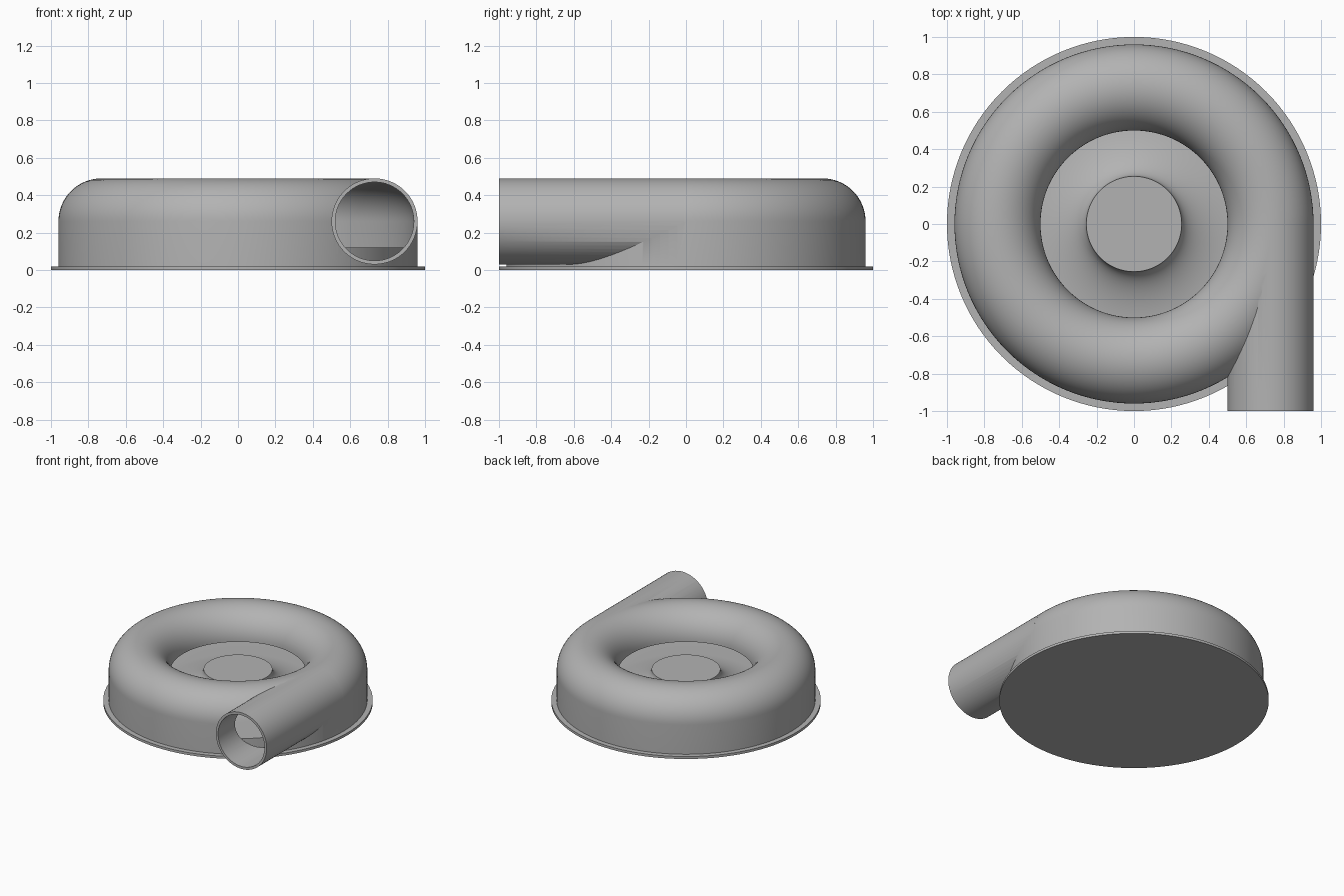
import bpy, bmesh
from math import sin, cos, pi, radians
from mathutils import Matrix

cube = bpy.data.objects.get("Cube")
if cube:
    bpy.data.objects.remove(cube, do_unlink=True)

grey = bpy.data.materials.new("cast grey")
grey.use_nodes = True
colour = (0.45, 0.45, 0.45, 1)
grey.diffuse_color = colour
grey.node_tree.nodes["Principled BSDF"].inputs["Base Color"].default_value = colour

SEGMENTS = 128
DUCT_R, DUCT_Z = 0.73, 0.26      # centre line of the scroll duct
OUTER, INNER = 0.23, 0.21        # duct radii outside and inside


def add_object(name, bm):
    bmesh.ops.recalc_face_normals(bm, faces=bm.faces)
    mesh = bpy.data.meshes.new(name)
    bm.to_mesh(mesh)
    bm.free()
    mesh.materials.append(grey)
    obj = bpy.data.objects.new(name, mesh)
    bpy.context.collection.objects.link(obj)
    return obj


def lathe(name, profile, closed):
    """Turn an (r, z) profile about the z axis."""
    bm = bmesh.new()
    verts = [bm.verts.new((r, 0, z)) for r, z in profile]
    pairs = list(zip(verts, verts[1:]))
    if closed:
        pairs.append((verts[-1], verts[0]))
    edges = [bm.edges.new(p) for p in pairs]
    bmesh.ops.spin(bm, geom=verts + edges, cent=(0, 0, 0), axis=(0, 0, 1),
                   angle=2 * pi, steps=SEGMENTS, use_merge=True)
    bmesh.ops.remove_doubles(bm, verts=bm.verts, dist=1e-5)
    return add_object(name, bm)


def pipe(name, radius, y0, y1):
    bm = bmesh.new()
    place = Matrix.Translation((DUCT_R, (y0 + y1) / 2, DUCT_Z)) @ Matrix.Rotation(pi / 2, 4, 'X')
    bmesh.ops.create_cone(bm, cap_ends=True, segments=64, radius1=radius, radius2=radius,
                          depth=y1 - y0, matrix=place)
    return add_object(name, bm)


def dome(radius, steps=32):
    """Half circle over the duct, from the outer wall to the inner lip."""
    return [(DUCT_R + radius * cos(pi * i / steps), DUCT_Z + radius * sin(pi * i / steps))
            for i in range(steps + 1)]


def combine(target, other, operation):
    mod = target.modifiers.new(operation.lower(), 'BOOLEAN')
    mod.object, mod.operation, mod.solver = other, operation, 'EXACT'
    bpy.context.view_layer.objects.active = target
    bpy.ops.object.modifier_apply(modifier=mod.name)
    bpy.data.objects.remove(other, do_unlink=True)


def smooth(obj):
    bpy.ops.object.select_all(action='DESELECT')
    obj.select_set(True)
    bpy.context.view_layer.objects.active = obj
    bpy.ops.object.shade_smooth_by_angle(angle=radians(30))


# Scroll housing with its tangential outlet, hollowed to a thin wall
housing = lathe("scroll_housing", [(0.96, 0.02)] + dome(OUTER) + [(0.5, 0.02)], True)
combine(housing, pipe("outlet_pipe", OUTER, -1, -0.01), 'UNION')
combine(housing, lathe("scroll_cavity", [(0.94, -0.1)] + dome(INNER) + [(0.4, DUCT_Z), (0.4, -0.1)], True),
        'DIFFERENCE')
combine(housing, pipe("outlet_bore", INNER, -1.1, -0.01), 'DIFFERENCE')
smooth(housing)

# Round back plate
smooth(lathe("back_plate", [(0, 0), (1, 0), (1, 0.02), (0, 0.02)], False))

# Impeller disc with a flared hub
HUB_R, HUB_TOP, FLARE_R, DISC_TOP = 0.255, 0.27, 0.6, 0.12
flare = [(FLARE_R - (FLARE_R - HUB_R) * cos(pi / 2 * i / 20),
          HUB_TOP - (HUB_TOP - DISC_TOP) * sin(pi / 2 * i / 20)) for i in range(21)]
smooth(lathe("impeller_hub", [(0, HUB_TOP)] + flare + [(0.9, DISC_TOP), (0.9, 0.02)], False))
